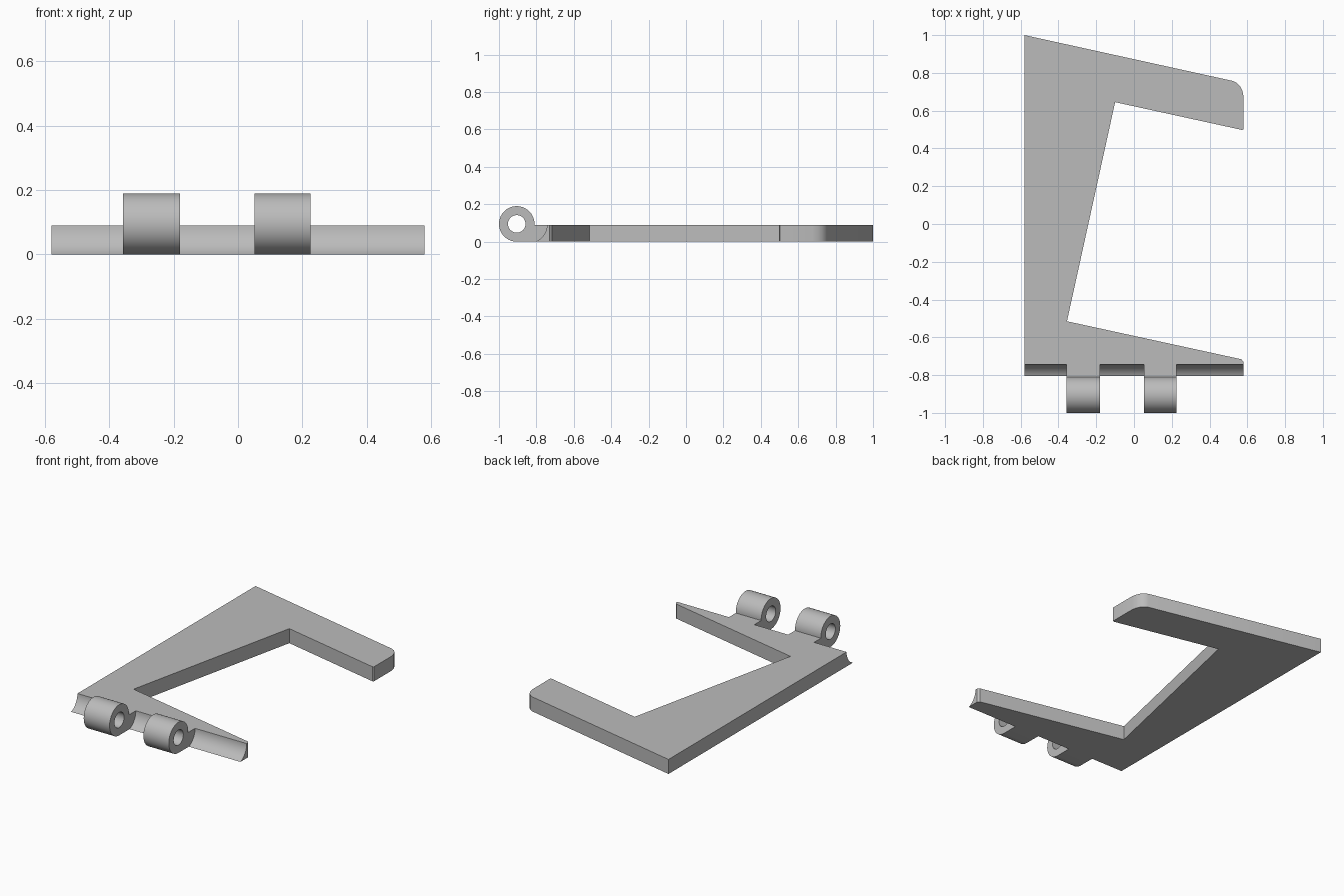
import bpy, bmesh
from math import cos, sin, asin, pi
from mathutils import Vector

cube = bpy.data.objects.get("Cube")
if cube:
    bpy.data.objects.remove(cube, do_unlink=True)

grey = bpy.data.materials.new("light grey")
grey.use_nodes = True
colour = (0.5, 0.5, 0.5, 1)
grey.diffuse_color = colour
grey.node_tree.nodes["Principled BSDF"].inputs["Base Color"].default_value = colour

THICK = 0.09
FRONT = -0.743          # where the plate meets its hollowed front edge
HALF = 0.58


def arc(cx, cy, r, start, end, steps):
    angles = [start + (end - start) * i / steps for i in range(steps + 1)]
    return [(cx + r * cos(a), cy + r * sin(a)) for a in angles]


def prism(name, loops, place, push):
    """Fill closed outlines (the later ones are holes) and extrude them."""
    bm = bmesh.new()
    edges = []
    for loop in loops:
        vs = [bm.verts.new(place(*p)) for p in loop]
        edges += [bm.edges.new((a, b)) for a, b in zip(vs, vs[1:] + vs[:1])]
    bmesh.ops.triangle_fill(bm, use_beauty=True, use_dissolve=False, edges=edges)
    out = bmesh.ops.extrude_face_region(bm, geom=bm.faces[:])
    moved = [g for g in out["geom"] if isinstance(g, bmesh.types.BMVert)]
    bmesh.ops.translate(bm, verts=moved, vec=Vector(push))
    bmesh.ops.recalc_face_normals(bm, faces=bm.faces[:])
    mesh = bpy.data.meshes.new(name)
    bm.to_mesh(mesh)
    bm.free()
    mesh.materials.append(grey)
    obj = bpy.data.objects.new(name, mesh)
    bpy.context.collection.objects.link(obj)
    bpy.ops.object.select_all(action='DESELECT')
    obj.select_set(True)
    bpy.context.view_layer.objects.active = obj
    bpy.ops.object.shade_smooth_by_angle(angle=0.6)
    return obj


def along_x(name, loops, x0, x1):
    return prism(name, loops, lambda y, z: (x0, y, z), (x1 - x0, 0, 0))


# C-shaped plate with a rounded outer corner
outline = [(-HALF, FRONT), (-HALF, 1.0), (0.525, 0.757)]
outline += [(0.545, 0.746), (0.562, 0.728), (0.574, 0.705), (HALF, 0.675)]
outline += [(HALF, 0.502), (0.572, 0.498), (-0.10, 0.645), (-0.355, -0.515),
            (0.568, -0.716), (HALF, -0.73), (HALF, FRONT)]
prism("c_plate", [outline], lambda x, y: (x, y, 0), (0, 0, THICK))

# Hollowed lips along the front edge
R = 0.0965
lip = arc(FRONT - R, THICK, R, 0, -asin(THICK / R), 12) + [(FRONT, 0)]
arms = [("right", -0.357, -0.18), ("left", 0.052, 0.226)]
for name, x0, x1 in [("right", -HALF, arms[0][1]),
                     ("middle", arms[0][2], arms[1][1]),
                     ("left", arms[1][2], HALF)]:
    along_x(name + "_front_lip", [lip], x0, x1)

# Hinge knuckles, each with a short web into the plate and a pin hole
r = 0.095
cy = r - 1
outer = arc(cy, r, r, -asin((r - THICK) / r), 1.5 * pi, 40)
outer += [(FRONT, 0), (FRONT, THICK)]
hole = arc(cy, r, 0.047, 0, 2 * pi, 32)[:-1]
for name, x0, x1 in arms:
    along_x(name + "_hinge_knuckle", [outer, hole], x0, x1)
